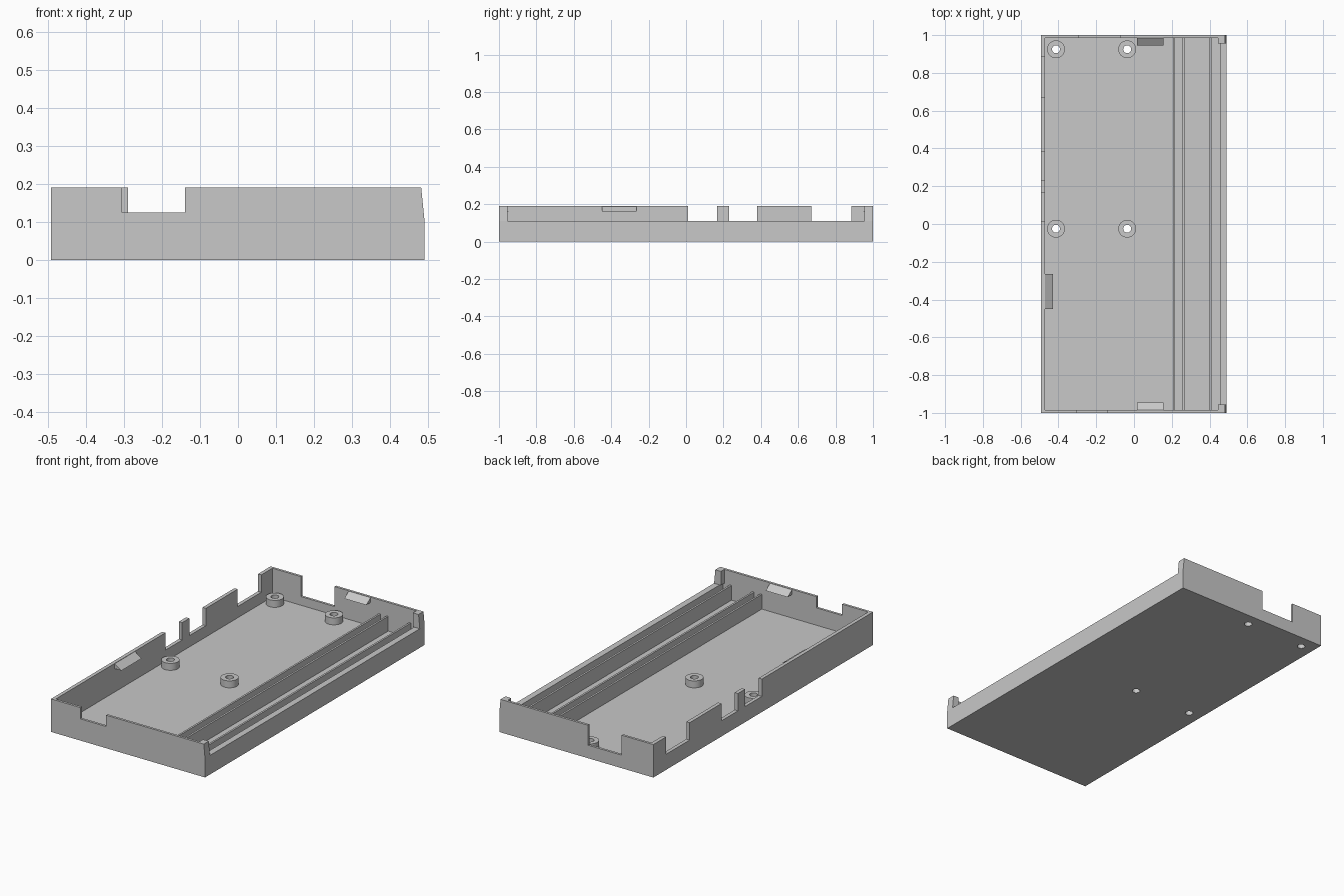
import bpy, bmesh
from mathutils import Vector

if "Cube" in bpy.data.objects:
    bpy.data.objects.remove(bpy.data.objects["Cube"], do_unlink=True)

grey = bpy.data.materials.new("plain grey")
grey.use_nodes = True
colour = (0.58, 0.58, 0.58, 1)
grey.diffuse_color = colour
grey.node_tree.nodes["Principled BSDF"].inputs["Base Color"].default_value = colour

# Main dimensions
X0, X1, Y, H = -0.492, 0.49, 1.0, 0.19
SIDE, END, LEDGE = 0.021, 0.014, 0.036
FLOOR, RIM = 0.025, 0.11
IX0, IX1, IY = X0 + SIDE, X1 - LEDGE, Y - END


def finish(name, bm):
    bmesh.ops.recalc_face_normals(bm, faces=bm.faces)
    mesh = bpy.data.meshes.new(name)
    bm.to_mesh(mesh)
    bm.free()
    mesh.materials.append(grey)
    ob = bpy.data.objects.new(name, mesh)
    bpy.context.collection.objects.link(ob)
    return ob


def prism(name, profile, axis, start, end):
    """Extrude a (horizontal, z) profile along x or y."""
    bm = bmesh.new()
    place = (lambda p: (start, *p)) if axis == "x" else (lambda p: (p[0], start, p[1]))
    face = bm.faces.new([bm.verts.new(place(p)) for p in profile])
    moved = bmesh.ops.extrude_face_region(bm, geom=[face])["geom"]
    step = Vector((end - start, 0, 0) if axis == "x" else (0, end - start, 0))
    bmesh.ops.translate(bm, vec=step, verts=[v for v in moved if isinstance(v, bmesh.types.BMVert)])
    return finish(name, bm)


def box(name, x0, x1, y0, y1, z0, z1):
    return prism(name, [(x0, z0), (x1, z0), (x1, z1), (x0, z1)], "y", y0, y1)


def cylinder(name, x, y, z0, z1, radius):
    bm = bmesh.new()
    bmesh.ops.create_cone(bm, cap_ends=True, segments=32, radius1=radius, radius2=radius, depth=z1 - z0)
    bmesh.ops.translate(bm, vec=(x, y, (z0 + z1) / 2), verts=bm.verts)
    return finish(name, bm)


def notched(start, notches):
    """Wall top edge from its low end, dropping into each (from, to, floor) notch."""
    points = [(start, 0), (start, H)]
    for a, b, z in notches:
        points += [(a, H), (a, z), (b, z), (b, H)]
    return points


def drill(ob, cutter):
    mod = ob.modifiers.new("hole", "BOOLEAN")
    mod.operation, mod.solver, mod.object = "DIFFERENCE", "EXACT", cutter
    bpy.ops.object.select_all(action="DESELECT")
    bpy.context.view_layer.objects.active = ob
    ob.select_set(True)
    bpy.ops.object.modifier_apply(modifier=mod.name)


# End walls, with a cable notch each and a tapered left edge
taper = [(X1 - 0.008, H), (X1, RIM), (X1, 0)]
prism("front_wall", notched(X0, [(-0.305, -0.14, 0.125)]) + taper, "y", -Y, -IY)
prism("back_wall", notched(X0, [(-0.29, -0.075, 0.075)]) + taper, "y", IY, Y)

# Right wall with three port notches
ports = [(0.012, 0.165, 0.09), (0.23, 0.38, 0.09), (0.67, 0.885, 0.09)]
prism("right_wall", notched(-IY, ports) + [(IY, H), (IY, 0)], "x", X0, IX0)

# Low left wall and the tall corner returns at its ends
box("left_wall", IX1, X1, -IY, IY, 0, RIM)
corner = [(IX1 - 0.008, RIM), (X1, RIM), (X1 - 0.008, H), (IX1 - 0.008, H)]
for side, label in ((-1, "front"), (1, "back")):
    prism(label + "_corner_return", corner, "y", side * 0.955, side * IY)

# Floor and the ribs running along it
floor = box("floor", IX0, IX1, -IY, IY, 0, FLOOR)
for i, x in enumerate((0.207, 0.256, 0.4)):
    box(f"rib_{i + 1}", x, x + 0.011, -IY, IY, FLOOR, RIM)

# Screw standoffs, drilled through the floor
for x in (-0.413, -0.036):
    for y in (0.925, -0.025):
        post = cylinder("standoff", x, y, FLOOR, FLOOR + 0.04, 0.047)
        cutter = cylinder("hole_cutter", x, y, -0.1, 0.2, 0.021)
        drill(floor, cutter)
        drill(post, cutter)
        bpy.ops.object.shade_smooth_by_angle()
        bpy.data.objects.remove(cutter, do_unlink=True)


# Wedge-shaped snap tabs inside the wall tops
def wedge(wall, inward):
    return [(wall, H - 0.002), (wall, 0.16), (wall + inward, 0.16)]


prism("right_snap_tab", wedge(IX0, 0.043), "y", -0.45, -0.265)
prism("front_snap_tab", wedge(-IY, 0.04), "x", 0.015, 0.155)
prism("back_snap_tab", wedge(IY, -0.04), "x", 0.015, 0.155)
